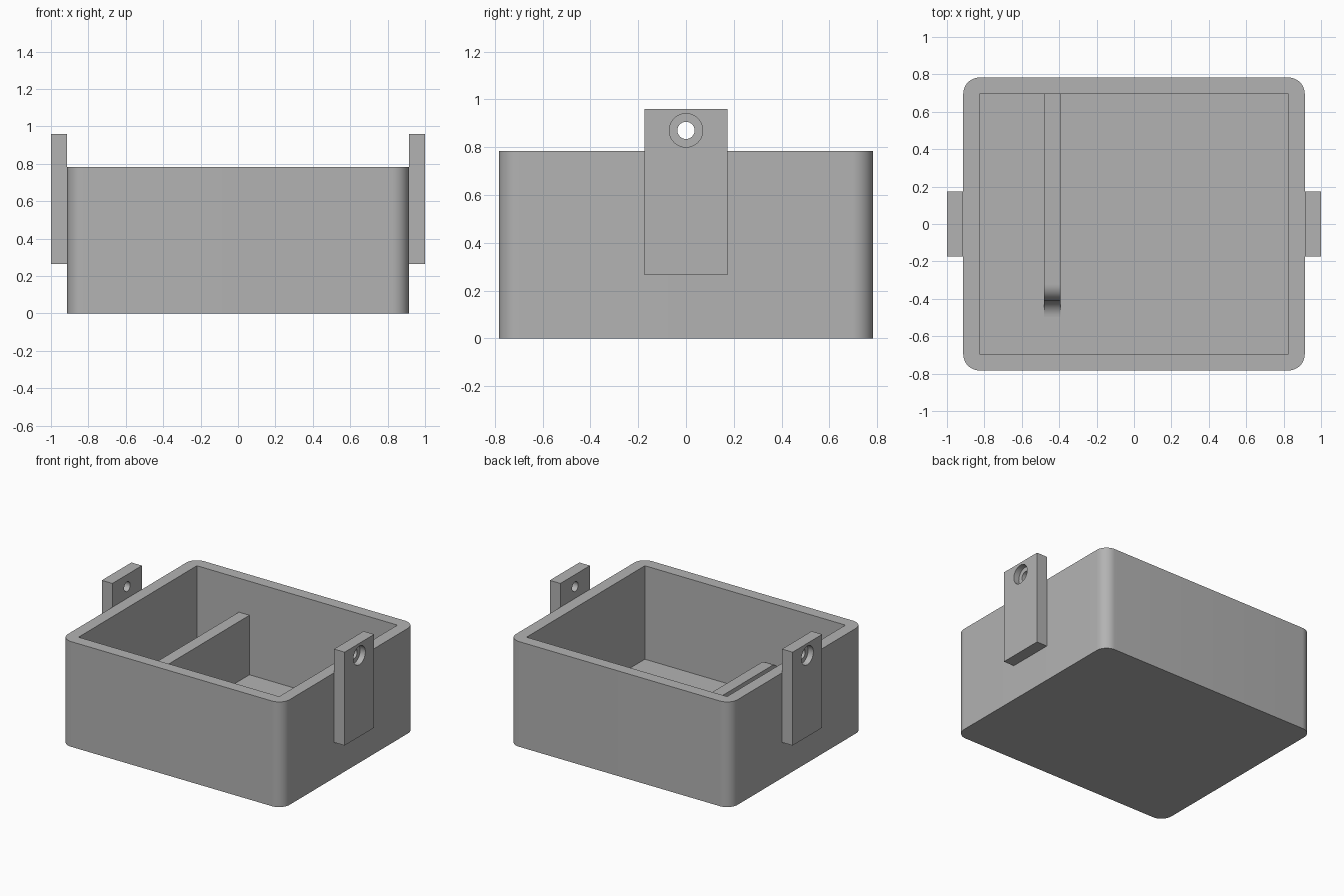
import bpy, math
from mathutils import Matrix

cube = bpy.data.objects.get("Cube")
if cube:
    bpy.data.objects.remove(cube, do_unlink=True)

grey = bpy.data.materials.new("plain grey")
grey.use_nodes = True
colour = (0.45, 0.45, 0.45, 1)
grey.diffuse_color = colour
grey.node_tree.nodes["Principled BSDF"].inputs["Base Color"].default_value = colour

WALL = 0.087
HX, HY, H = 0.913, 0.783, 0.783


def arc(cx, cy, r, start, end, n=12):
    """Points on an arc, angles in degrees."""
    angles = [math.radians(start + (end - start) * i / n) for i in range(n + 1)]
    return [(cx + r * math.cos(a), cy + r * math.sin(a)) for a in angles]


def prism(name, profile, depth, matrix=Matrix()):
    """Extrude a closed 2D profile from 0 to depth, then place it."""
    n = len(profile)
    verts = [(u, v, w) for w in (0, depth) for u, v in profile]
    faces = [list(range(n))[::-1], list(range(n, 2 * n))]
    faces += [(i, (i + 1) % n, n + (i + 1) % n, n + i) for i in range(n)]
    mesh = bpy.data.meshes.new(name)
    mesh.from_pydata(verts, [], faces)
    mesh.transform(matrix)
    mesh.materials.append(grey)
    obj = bpy.data.objects.new(name, mesh)
    bpy.context.collection.objects.link(obj)
    return obj


def rect(x0, x1, y0, y1):
    return [(x0, y0), (x1, y0), (x1, y1), (x0, y1)]


def cut(obj, cutter):
    mod = obj.modifiers.new("cut", "BOOLEAN")
    mod.operation, mod.solver, mod.object = "DIFFERENCE", "EXACT", cutter
    cutter.hide_render = True
    cutter.hide_set(True)


def smooth(obj):
    bpy.ops.object.select_all(action="DESELECT")
    obj.select_set(True)
    bpy.context.view_layer.objects.active = obj
    for mod in list(obj.modifiers):
        bpy.ops.object.modifier_apply(modifier=mod.name)
    bpy.ops.object.shade_smooth_by_angle(angle=math.radians(30))


# Open tray with rounded outer corners and a square-cornered cavity
outline = []
for k, (sx, sy) in enumerate([(1, 1), (-1, 1), (-1, -1), (1, -1)]):
    outline += arc(sx * (HX - WALL), sy * (HY - WALL), WALL, 90 * k, 90 * k + 90)
tray = prism("tray", outline, H)
ix, iy = HX - WALL, HY - WALL
cavity = prism("cavity_cutter", rect(-ix, ix, -iy, iy), H, Matrix.Translation((0, 0, WALL)))
cut(tray, cavity)
smooth(tray)

# Axes for profiles drawn in the y-z plane and extruded along +x
SIDE = Matrix(((0, 0, 1, 0), (1, 0, 0, 0), (0, 1, 0, 0), (0, 0, 0, 1)))

# Divider with a rounded top end and a flared foot
end, top, r = -0.41, 0.53, WALL
profile = [(iy, WALL), (iy, top)]
profile += arc(end + r, top - r, r, 90, 180)
profile += arc(end - r, WALL + r, r, 0, -90)
divider = prism("divider", profile, WALL, Matrix.Translation((-0.48, 0, 0)) @ SIDE)
smooth(divider)

# Side lugs with a bolt hole, counterbored from the outside
hole_z = 0.87
for name, turn in (("left_lug", 0), ("right_lug", math.pi)):
    place = Matrix.Rotation(turn, 4, "Z")
    lug = prism(name, rect(-0.174, 0.174, 0.265, 0.96), WALL,
                place @ Matrix.Translation((HX, 0, 0)) @ SIDE)
    for part, radius, start in (("bolt_hole", 0.036, HX - 0.1), ("counterbore", 0.07, HX + WALL / 2)):
        circle = arc(0, hole_z, radius, 0, 360, 48)[:-1]
        cut(lug, prism(name + "_" + part + "_cutter", circle, 0.3,
                       place @ Matrix.Translation((start, 0, 0)) @ SIDE))
    smooth(lug)

# The cutters have done their work
for obj in [o for o in bpy.data.objects if o.name.endswith("_cutter")]:
    bpy.data.objects.remove(obj, do_unlink=True)
